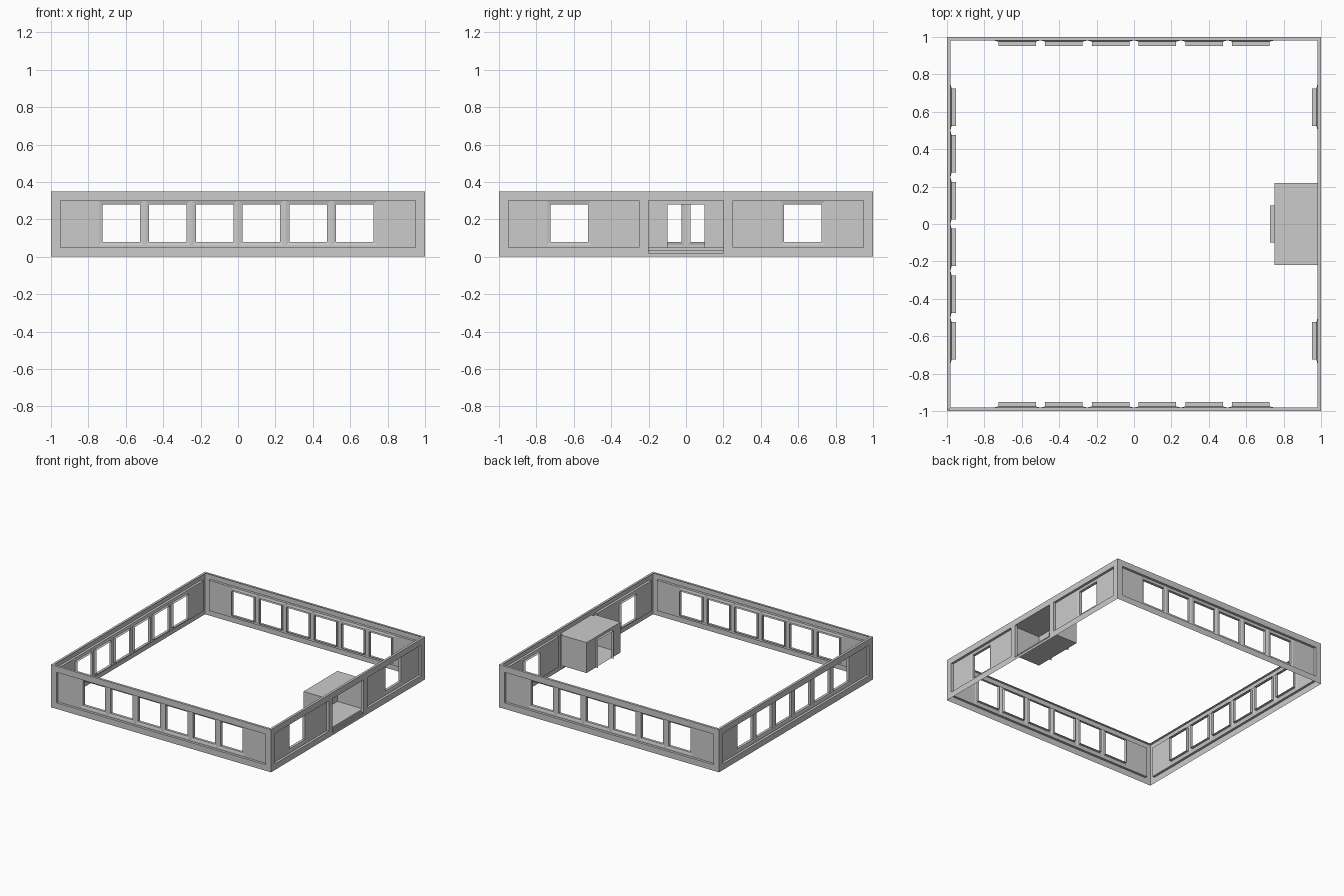
import bpy, bmesh, math
from mathutils import Matrix

if "Cube" in bpy.data.objects:
    bpy.data.objects.remove(bpy.data.objects["Cube"])

# Rectangles are (u0, u1, z0, z1) on a wall; d is the depth inward from the outer face.
H = 0.35
PANEL_D, WINDOW_D = 0.02, 0.047
WINDOWS = [-0.625 + 0.25 * i for i in range(6)]


def quad(bm, *pts):
    bm.faces.new([bm.verts.new((u, -1 + d, z)) for u, d, z in pts])


def corners(r, d):
    u0, u1, z0, z1 = r
    return [(u0, d, z0), (u1, d, z0), (u1, d, z1), (u0, d, z1)]


def sheet(bm, rect, d, holes=()):
    """Flat wall face with rectangular openings."""
    us = sorted({v for r in (rect, *holes) for v in r[:2]})
    zs = sorted({v for r in (rect, *holes) for v in r[2:]})
    for a, b in zip(us, us[1:]):
        for c, e in zip(zs, zs[1:]):
            u, z = (a + b) / 2, (c + e) / 2
            if not any(h[0] < u < h[1] and h[2] < z < h[3] for h in holes):
                quad(bm, *corners((a, b, c, e), d))


def reveal(bm, r1, d1, r2, d2, sides=(0, 1, 2, 3)):
    """Bridge two rectangles; sides are bottom, right, top, left."""
    a, b = corners(r1, d1), corners(r2, d2)
    for i in sides:
        j = (i + 1) % 4
        quad(bm, a[i], a[j], b[j], b[i])


def finish(bm, name, angle):
    bmesh.ops.remove_doubles(bm, verts=bm.verts, dist=1e-5)
    bm.transform(Matrix.Rotation(math.radians(angle), 4, 'Z'))
    mesh = bpy.data.meshes.new(name)
    bm.to_mesh(mesh)
    bm.free()
    bpy.context.collection.objects.link(bpy.data.objects.new(name, mesh))


def wall(name, angle, panels, openings=()):
    bm = bmesh.new()
    # outer face and mitred top rail
    sheet(bm, (-1, 1, 0, H), 0, [p for p, _ in panels] + list(openings))
    t = PANEL_D
    quad(bm, (-1, 0, H), (1, 0, H), (1 - t, t, H), (-1 + t, t, H))
    for panel, centres in panels:
        # recessed panel
        reveal(bm, panel, 0, panel, t)
        trims = [(c - 0.118, c + 0.118, 0.062, 0.298) for c in centres]
        sheet(bm, panel, t, trims)
        # windows with shallow sloped trim and inward reveals
        for c, trim in zip(centres, trims):
            win = (c - 0.1, c + 0.1, 0.08, 0.28)
            reveal(bm, trim, t, win, t + 0.005)
            reveal(bm, win, t + 0.005, win, WINDOW_D)
    finish(bm, name, angle)


# Three walls with six windows
long_panel = [((-0.95, 0.95, 0.05, 0.30), WINDOWS)]
for name, angle in (("front_wall", 0), ("back_wall", 180), ("left_wall", -90)):
    wall(name, angle, long_panel)

# Entrance wall
entry = (-0.2, 0.2, 0.02, 0.30)
wall("right_wall", 90,
     [((-0.95, -0.25, 0.05, 0.30), [-0.625]), ((0.25, 0.95, 0.05, 0.30), [0.625])],
     [entry])

# Entrance porch: opening, room and door jambs
bm = bmesh.new()
room = (-0.22, 0.22, 0.05, 0.30)
door = (-0.1, 0.1, 0.05, 0.28)
reveal(bm, entry, 0, entry, PANEL_D, (1, 2, 3))
sheet(bm, room, PANEL_D, [(-0.2, 0.2, 0.05, 0.30)])
reveal(bm, room, PANEL_D, room, 0.25)
sheet(bm, room, 0.25, [door])
reveal(bm, door, 0.25, door, 0.272, (1, 2, 3))
finish(bm, "entrance_porch", 90)

# Entrance steps
bm = bmesh.new()
profile = [(0, 0.02), (0.01, 0.02), (0.01, 0.035), (0.02, 0.035), (0.02, 0.05)]
for (d0, z0), (d1, z1) in zip(profile, profile[1:]):
    quad(bm, (-0.2, d0, z0), (0.2, d0, z0), (0.2, d1, z1), (-0.2, d1, z1))
finish(bm, "entrance_steps", 90)
